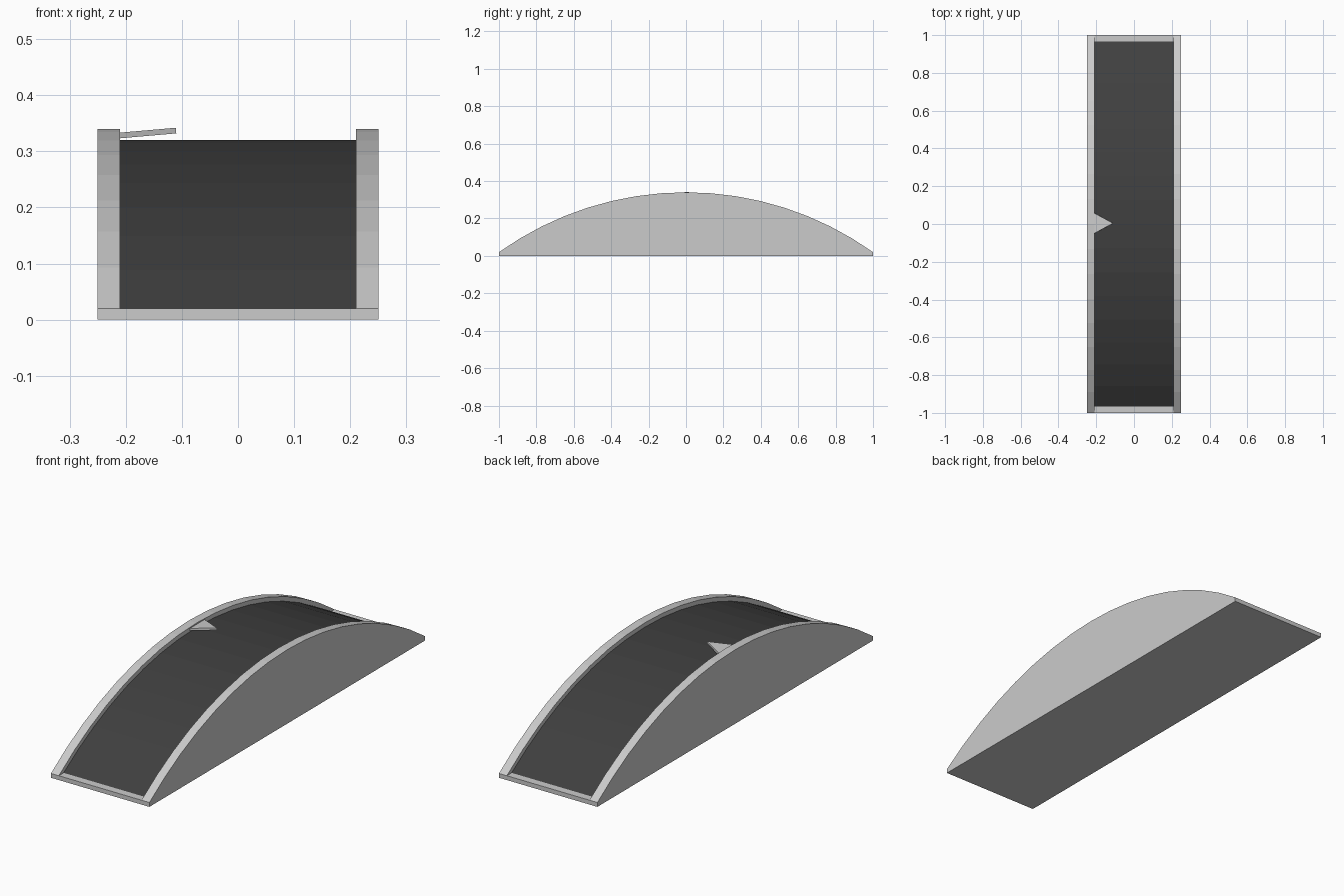
import bpy, bmesh, math

if "Cube" in bpy.data.objects:
    bpy.data.objects.remove(bpy.data.objects["Cube"])

HALF, RISE, LIP = 1.0, 0.32, 0.02
R = (HALF**2 + RISE**2) / (2 * RISE)
CZ = LIP + RISE - R


def arc(radius, segments=16):
    """Points (y, z) of the arc above the base plate height."""
    a = math.acos((LIP - CZ) / radius)
    angles = [-a + 2 * a * i / segments for i in range(segments + 1)]
    return [(radius * math.sin(t), CZ + radius * math.cos(t)) for t in angles]


def prism(name, points, offset):
    """Extrude a closed 3D outline along an offset vector."""
    bm = bmesh.new()
    face = bm.faces.new([bm.verts.new(p) for p in points])
    new = bmesh.ops.extrude_face_region(bm, geom=[face])["geom"]
    verts = [v for v in new if isinstance(v, bmesh.types.BMVert)]
    bmesh.ops.translate(bm, verts=verts, vec=offset)
    bmesh.ops.recalc_face_normals(bm, faces=bm.faces)
    mesh = bpy.data.meshes.new(name)
    bm.to_mesh(mesh)
    bm.free()
    obj = bpy.data.objects.new(name, mesh)
    bpy.context.collection.objects.link(obj)
    return obj


# Arched side panels
side = [(-HALF, 0)] + arc(R) + [(HALF, 0)]
for name, x in (("left_side_panel", -0.25), ("right_side_panel", 0.21)):
    prism(name, [(x, y, z) for y, z in side], (0.04, 0, 0))

# Base plate between the panels
base = [(-HALF, 0), (-HALF, LIP), (HALF, LIP), (HALF, 0)]
prism("base_plate", [(-0.21, y, z) for y, z in base], (0.42, 0, 0))

# Dark curved surface, recessed below the panel edges
dark = bpy.data.materials.new("dark_surface")
dark.diffuse_color = (0.05, 0.05, 0.05, 1)
dark.use_nodes = True
dark.node_tree.nodes["Principled BSDF"].inputs["Base Color"].default_value = dark.diffuse_color
surface = prism("curved_surface", [(-0.21, y, z) for y, z in arc(R - 0.02)], (0.42, 0, 0))
surface.data.materials.append(dark)

# Small tilted pointer at the crown
prism("pointer", [(-0.213, -0.052, 0.323), (-0.11, 0.004, 0.332), (-0.213, 0.06, 0.323)],
      (-0.001, 0, 0.01))
